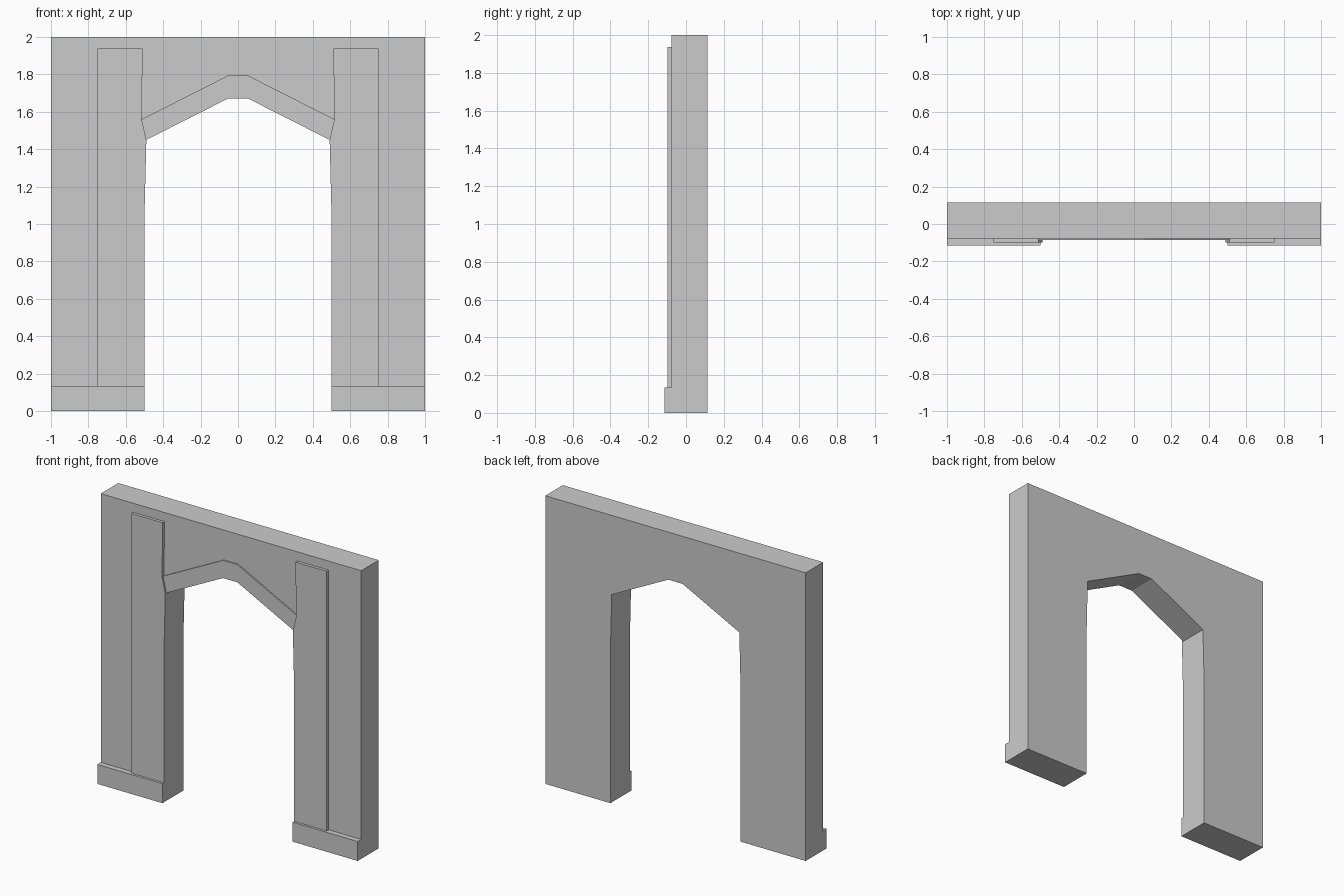
import bpy, bmesh

if "Cube" in bpy.data.objects:
    bpy.data.objects.remove(bpy.data.objects["Cube"])

BACK, WALL, BAND, PILASTER, BASE = 0.115, -0.077, -0.086, -0.098, -0.115


def panel(name, outline, front, back, closed_back=False, mirror=False):
    """Extrude an x/z outline from its back plane to its front plane."""
    bm = bmesh.new()
    face = bm.faces.new([bm.verts.new((x, back, z)) for x, z in outline])
    ext = bmesh.ops.extrude_face_region(bm, geom=[face], use_keep_orig=True)
    moved = [v for v in ext["geom"] if isinstance(v, bmesh.types.BMVert)]
    bmesh.ops.translate(bm, verts=moved, vec=(0, front - back, 0))
    bmesh.ops.recalc_face_normals(bm, faces=bm.faces)
    if not closed_back:  # applied trim needs no hidden face against the wall
        hidden = [f for f in bm.faces if all(abs(v.co.y - back) < 1e-5 for v in f.verts)]
        bmesh.ops.delete(bm, geom=hidden, context='FACES')
    mesh = bpy.data.meshes.new(name)
    bm.to_mesh(mesh)
    bm.free()
    obj = bpy.data.objects.new(name, mesh)
    bpy.context.collection.objects.link(obj)
    if mirror:
        obj.modifiers.new("Mirror", 'MIRROR').use_axis[0] = True
    return obj


def symmetric(half):
    """Complete a right-hand path with its left-hand reflection."""
    return half + [(-x, z) for x, z in reversed(half)]


# Opening profile, right half from floor to crown
jamb = [(0.5, 0), (0.5, 1.05), (0.49, 1.45)]
crown = (0.055, 1.67)

# Wall with arched opening
opening = symmetric(jamb + [crown])
panel("wall", opening + [(-1, 0), (-1, 2), (1, 2), (1, 0)], WALL, BACK, closed_back=True)

# Raised band over the arch
lower = symmetric([jamb[-1], crown])
upper = symmetric([(0.515, 1.56), (0.055, 1.793)])
panel("arch_band", lower + upper[::-1], BAND, WALL)

# Pilasters beside the opening
panel("pilasters", [(0.5, 0.135)] + jamb[1:] +
      [(0.515, 1.56), (0.51, 1.937), (0.75, 1.937), (0.75, 0.135)],
      PILASTER, WALL, mirror=True)

# Plinth blocks at the floor
panel("plinths", [(0.5, 0), (1, 0), (1, 0.135), (0.5, 0.135)], BASE, WALL, mirror=True)
